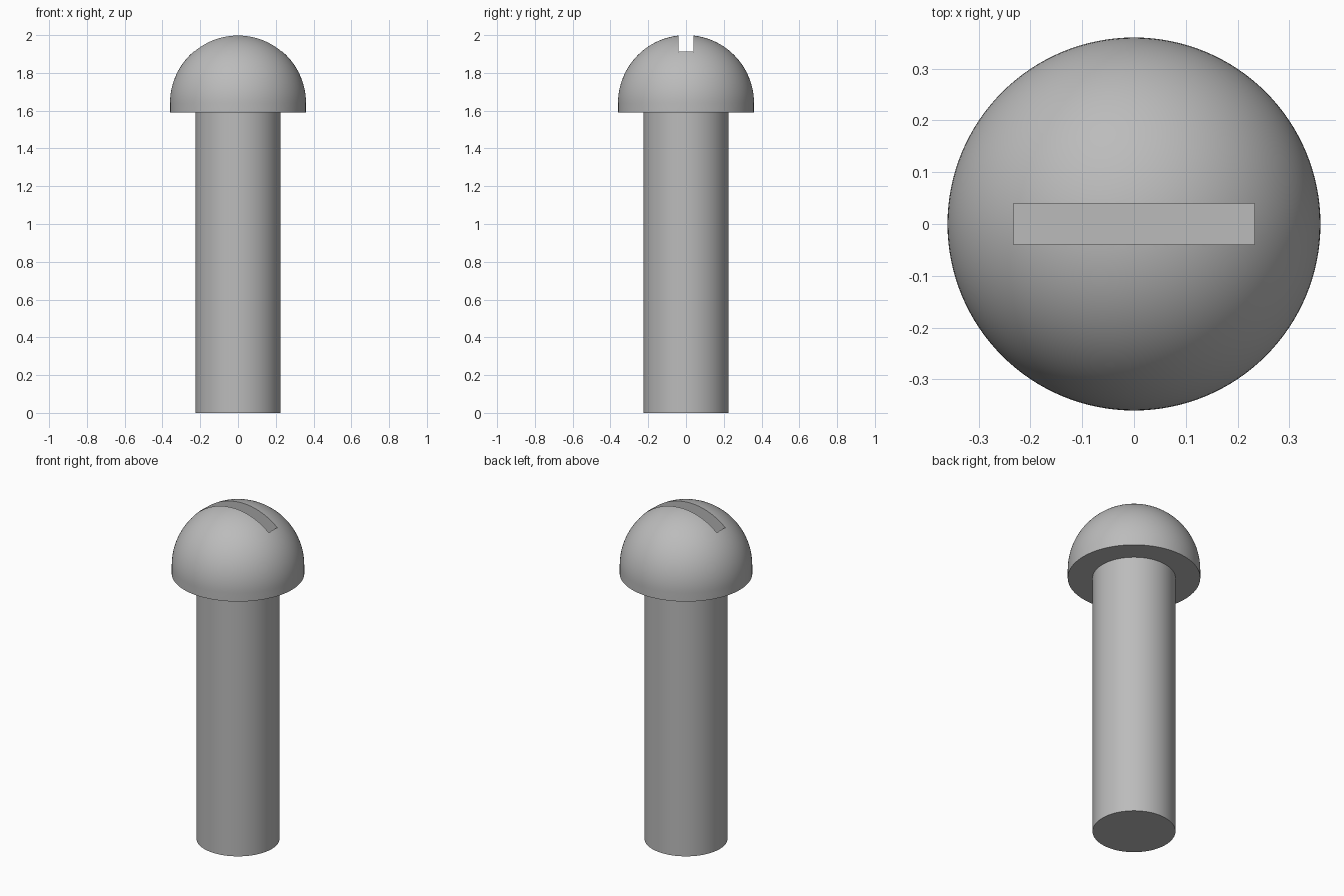
import bpy, bmesh, math

SEGMENTS = 128
HEAD_R, SHANK_R = 0.36, 0.225
HEAD_BASE, TOP = 1.59, 2.0

cube = bpy.data.objects.get("Cube")
if cube:
    bpy.data.objects.remove(cube, do_unlink=True)

steel = bpy.data.materials.new("grey_steel")
steel.use_nodes = True
grey = (0.5, 0.5, 0.5, 1.0)
steel.diffuse_color = grey
steel.node_tree.nodes["Principled BSDF"].inputs["Base Color"].default_value = grey


def add_object(name, bm):
    bmesh.ops.recalc_face_normals(bm, faces=bm.faces)
    mesh = bpy.data.meshes.new(name)
    bm.to_mesh(mesh)
    bm.free()
    mesh.materials.append(steel)
    obj = bpy.data.objects.new(name, mesh)
    bpy.context.collection.objects.link(obj)
    return obj


def lathe(name, profile):
    """Revolve a list of (radius, z) points around the z axis."""
    bm = bmesh.new()
    verts = [bm.verts.new((r, 0, z)) for r, z in profile]
    edges = [bm.edges.new(pair) for pair in zip(verts, verts[1:])]
    bmesh.ops.spin(bm, geom=verts + edges, axis=(0, 0, 1), cent=(0, 0, 0),
                   angle=math.tau, steps=SEGMENTS, use_duplicate=False)
    bmesh.ops.remove_doubles(bm, verts=bm.verts, dist=1e-5)
    return add_object(name, bm)


def activate(obj):
    bpy.ops.object.select_all(action='DESELECT')
    obj.select_set(True)
    bpy.context.view_layer.objects.active = obj


# Plain cylindrical shank
shank = lathe("shank", [(0, 0), (SHANK_R, 0), (SHANK_R, HEAD_BASE), (0, HEAD_BASE)])

# Domed head: short straight rim under a hemisphere
steps = 32
centre = TOP - HEAD_R
dome = [(HEAD_R * math.cos(a), centre + HEAD_R * math.sin(a))
        for a in (math.pi / 2 * i / steps for i in range(steps))]
head = lathe("domed_head", [(0, HEAD_BASE), (HEAD_R, HEAD_BASE)] + dome + [(0, TOP)])

# Straight driver slot cut across the dome
floor, ceiling = 1.82, 2.1
bm = bmesh.new()
bmesh.ops.create_cube(bm, size=1)
bmesh.ops.scale(bm, vec=(0.466, 0.08, ceiling - floor), verts=bm.verts)
bmesh.ops.translate(bm, vec=(0, 0, (floor + ceiling) / 2), verts=bm.verts)
cutter = add_object("slot_cutter", bm)
cutter.hide_render = True

cut = head.modifiers.new("driver_slot", 'BOOLEAN')
cut.operation = 'DIFFERENCE'
cut.solver = 'EXACT'
cut.object = cutter
activate(head)
bpy.ops.object.modifier_apply(modifier=cut.name)
bpy.data.objects.remove(cutter, do_unlink=True)

# Smooth round surfaces with crisp edges
for part in (shank, head):
    activate(part)
    bpy.ops.object.shade_smooth_by_angle(angle=math.radians(30))
